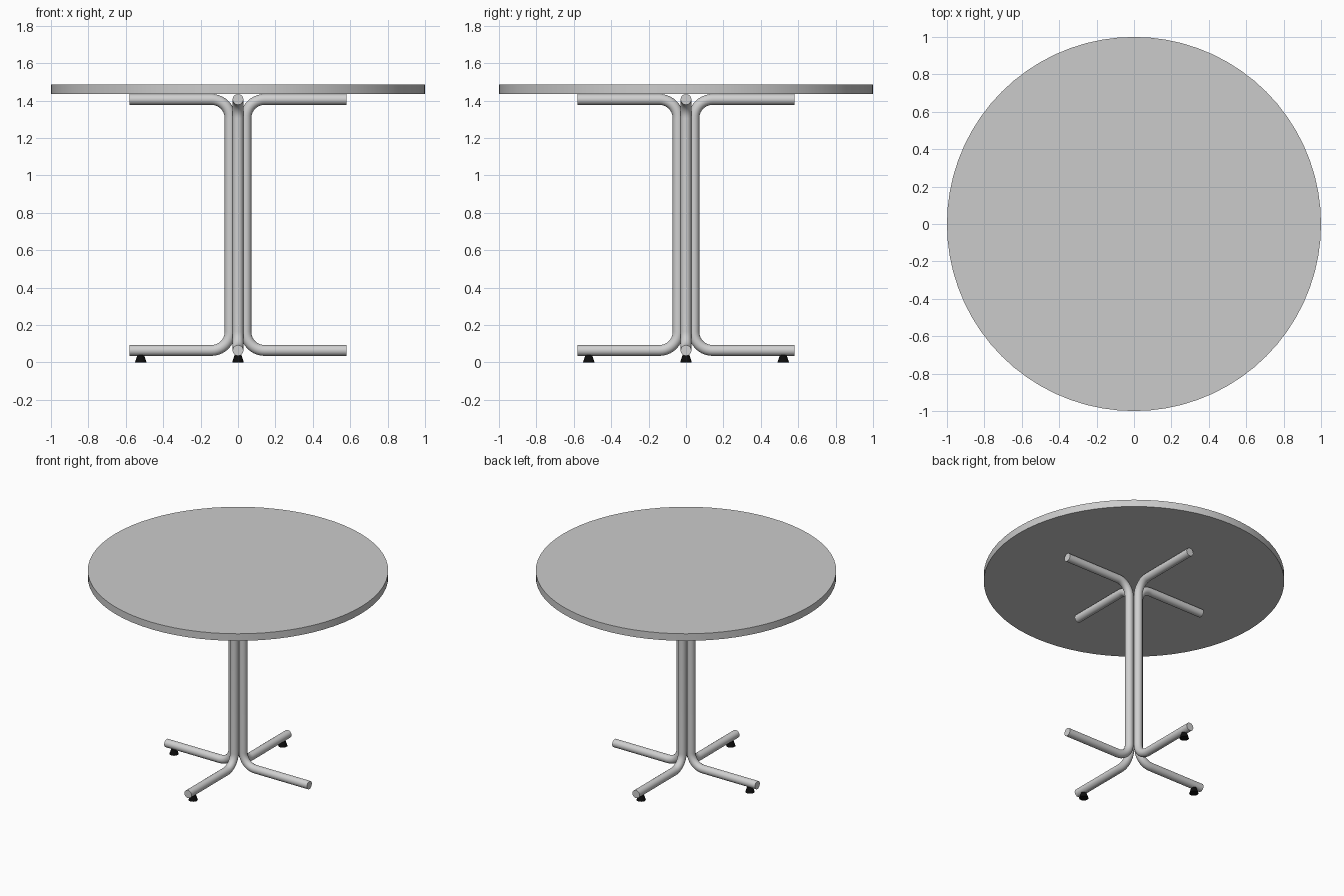
import bpy, math
from mathutils import Vector

cube = bpy.data.objects.get("Cube")
if cube:
    bpy.data.objects.remove(cube, do_unlink=True)


def material(name, value):
    m = bpy.data.materials.new(name)
    m.use_nodes = True
    color = (value, value, value, 1)
    m.diffuse_color = color
    m.node_tree.nodes["Principled BSDF"].inputs["Base Color"].default_value = color
    return m


top_grey = material("tabletop grey", 0.6)
steel = material("steel grey", 0.63)
black = material("black rubber", 0.004)


def finish(obj, name, mat):
    obj.name = name
    obj.data.materials.clear()
    obj.data.materials.append(mat)
    bpy.ops.object.select_all(action='DESELECT')
    obj.select_set(True)
    bpy.context.view_layer.objects.active = obj
    bpy.ops.object.shade_smooth_by_angle(angle=math.radians(35))


# Round tabletop
TOP_LOW, TOP_HIGH = 1.435, 1.487
bpy.ops.mesh.primitive_cylinder_add(vertices=72, radius=1, depth=TOP_HIGH - TOP_LOW,
                                    location=(0, 0, (TOP_LOW + TOP_HIGH) / 2))
finish(bpy.context.object, "tabletop", top_grey)

# Bent tube legs: foot arm, upright and top arm in one C-shaped path
R = 0.029            # tube radius
INNER, REACH = 0.042, 0.58
Z_LOW, Z_HIGH = 0.064, TOP_LOW - R
BEND, STEPS = 0.1, 10


def leg_path():
    arc = [math.pi / 2 * i / STEPS for i in range(STEPS + 1)]
    cx = INNER + BEND
    low = [(cx - BEND * math.sin(a), Z_LOW + BEND - BEND * math.cos(a)) for a in arc]
    high = [(x, Z_LOW + Z_HIGH - z) for x, z in reversed(low)]
    return [(REACH, Z_LOW)] + low + high + [(REACH, Z_HIGH)]


def make_leg(name, angle):
    curve = bpy.data.curves.new(name, 'CURVE')
    curve.dimensions = '3D'
    curve.bevel_depth = R
    curve.bevel_resolution = 6
    curve.use_fill_caps = True
    points = leg_path()
    spline = curve.splines.new('POLY')
    spline.points.add(len(points) - 1)
    for p, (r, z) in zip(spline.points, points):
        p.co = (r * math.cos(angle), r * math.sin(angle), z, 1)
    obj = bpy.data.objects.new(name, curve)
    bpy.context.collection.objects.link(obj)
    bpy.ops.object.select_all(action='DESELECT')
    obj.select_set(True)
    bpy.context.view_layer.objects.active = obj
    bpy.ops.object.convert(target='MESH')
    finish(bpy.context.object, name, steel)


# Tapered glide under a leg end
def make_glide(name, angle):
    x, y = 0.52 * math.cos(angle), 0.52 * math.sin(angle)
    bpy.ops.mesh.primitive_cone_add(vertices=20, radius1=0.031, radius2=0.018,
                                    depth=0.04, location=(x, y, 0.02))
    finish(bpy.context.object, name, black)


for i, side in enumerate(("left", "back", "right", "front")):
    angle = i * math.pi / 2
    make_leg(side + "_leg", angle)
    if side != "left":      # the left leg has no glide
        make_glide(side + "_glide", angle)
